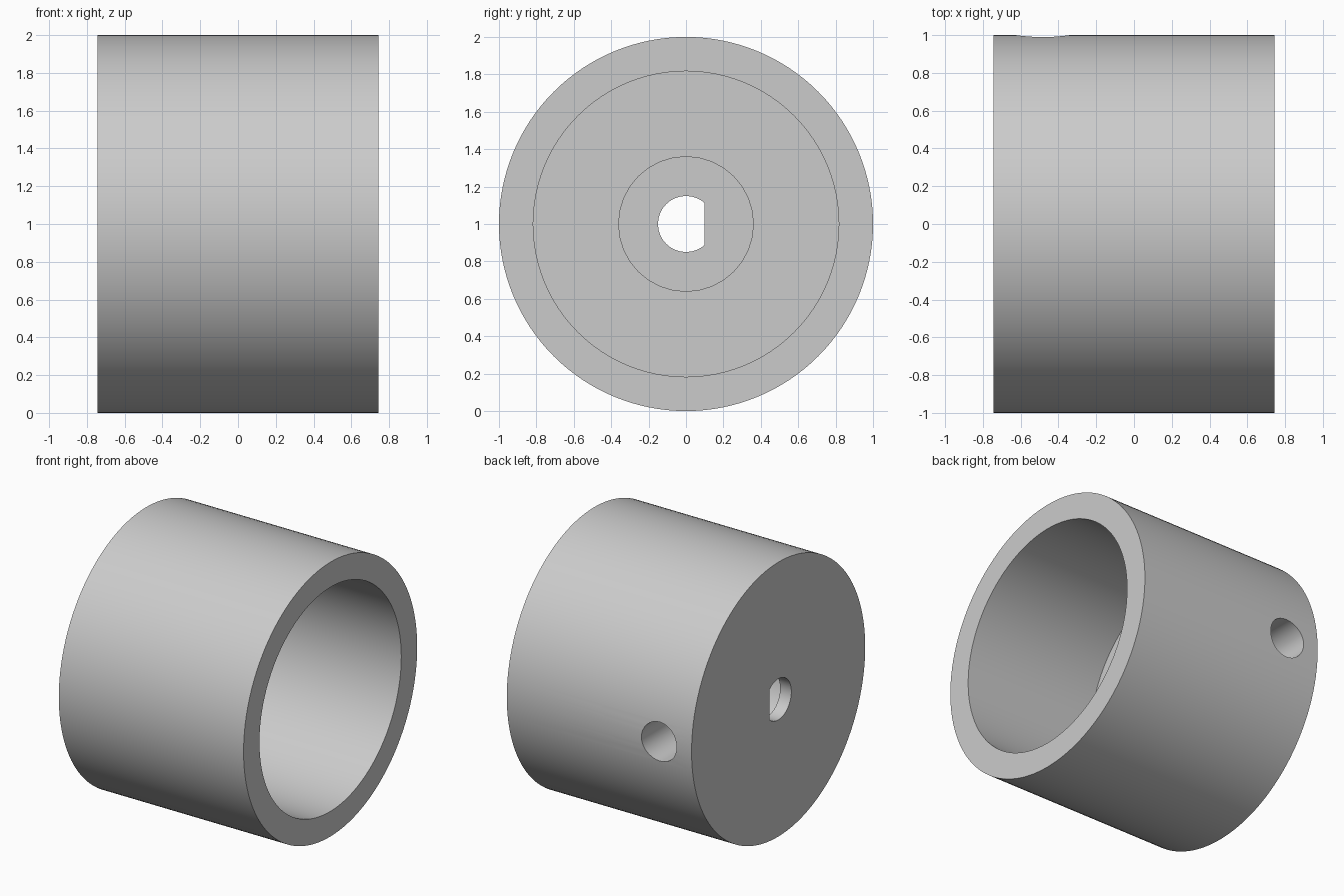
import bpy
import bmesh
from math import radians
from mathutils import Matrix, Vector

cube = bpy.data.objects.get("Cube")
if cube:
    bpy.data.objects.remove(cube, do_unlink=True)

HALF = 0.745        # half length along x
FLOOR = -0.31       # inner floor of the cup
WALL = -0.655       # inner face of the thin end wall
AXIS_Z = 1.0

grey = bpy.data.materials.new("light_grey")
grey.use_nodes = True
colour = (0.6, 0.6, 0.6, 1)
grey.diffuse_color = colour
grey.node_tree.nodes["Principled BSDF"].inputs["Base Color"].default_value = colour


def cylinder(name, radius, start, end, segments, flat=None):
    """Cylinder between two points, optionally cut flat at a +y limit."""
    start, end = Vector(start), Vector(end)
    span = end - start
    turn = Vector((0, 0, 1)).rotation_difference(span).to_matrix().to_4x4()
    bm = bmesh.new()
    bmesh.ops.create_cone(bm, cap_ends=True, segments=segments, radius1=radius,
                          radius2=radius, depth=span.length,
                          matrix=Matrix.Translation((start + end) / 2) @ turn)
    if flat is not None:
        bmesh.ops.bisect_plane(bm, geom=bm.verts[:] + bm.edges[:] + bm.faces[:],
                               plane_co=(0, flat, 0), plane_no=(0, 1, 0),
                               clear_outer=True)
        bmesh.ops.holes_fill(bm, edges=[e for e in bm.edges if e.is_boundary])
    bmesh.ops.recalc_face_normals(bm, faces=bm.faces[:])
    mesh = bpy.data.meshes.new(name)
    bm.to_mesh(mesh)
    bm.free()
    mesh.materials.append(grey)
    obj = bpy.data.objects.new(name, mesh)
    bpy.context.collection.objects.link(obj)
    return obj


def along_x(name, radius, x0, x1, segments, flat=None):
    return cylinder(name, radius, (x0, 0, AXIS_Z), (x1, 0, AXIS_Z), segments, flat)


# Solid body of the coupling cup
cup = along_x("coupling_cup", 1.0, -HALF, HALF, 128)

# Wide bore, inner recess, D-shaped shaft hole and radial screw hole
screw_x = (FLOOR + WALL) / 2
cutters = [
    along_x("bore_cutter", 0.817, FLOOR, HALF + 0.2, 96),
    along_x("recess_cutter", 0.36, WALL, FLOOR + 0.2, 32),
    along_x("shaft_hole_cutter", 0.15, -HALF - 0.2, WALL + 0.1, 32, flat=0.1),
    cylinder("screw_hole_cutter", 0.142, (screw_x, 0.15, AXIS_Z),
             (screw_x, 1.2, AXIS_Z), 32),
]

bpy.ops.object.select_all(action='DESELECT')
cup.select_set(True)
bpy.context.view_layer.objects.active = cup
for cutter in cutters:
    cutter.hide_render = True
    cut = cup.modifiers.new(cutter.name, 'BOOLEAN')
    cut.operation = 'DIFFERENCE'
    cut.solver = 'EXACT'
    cut.object = cutter
    bpy.ops.object.modifier_apply(modifier=cut.name)
    bpy.data.objects.remove(cutter, do_unlink=True)

bpy.ops.object.shade_smooth_by_angle(angle=radians(30))
